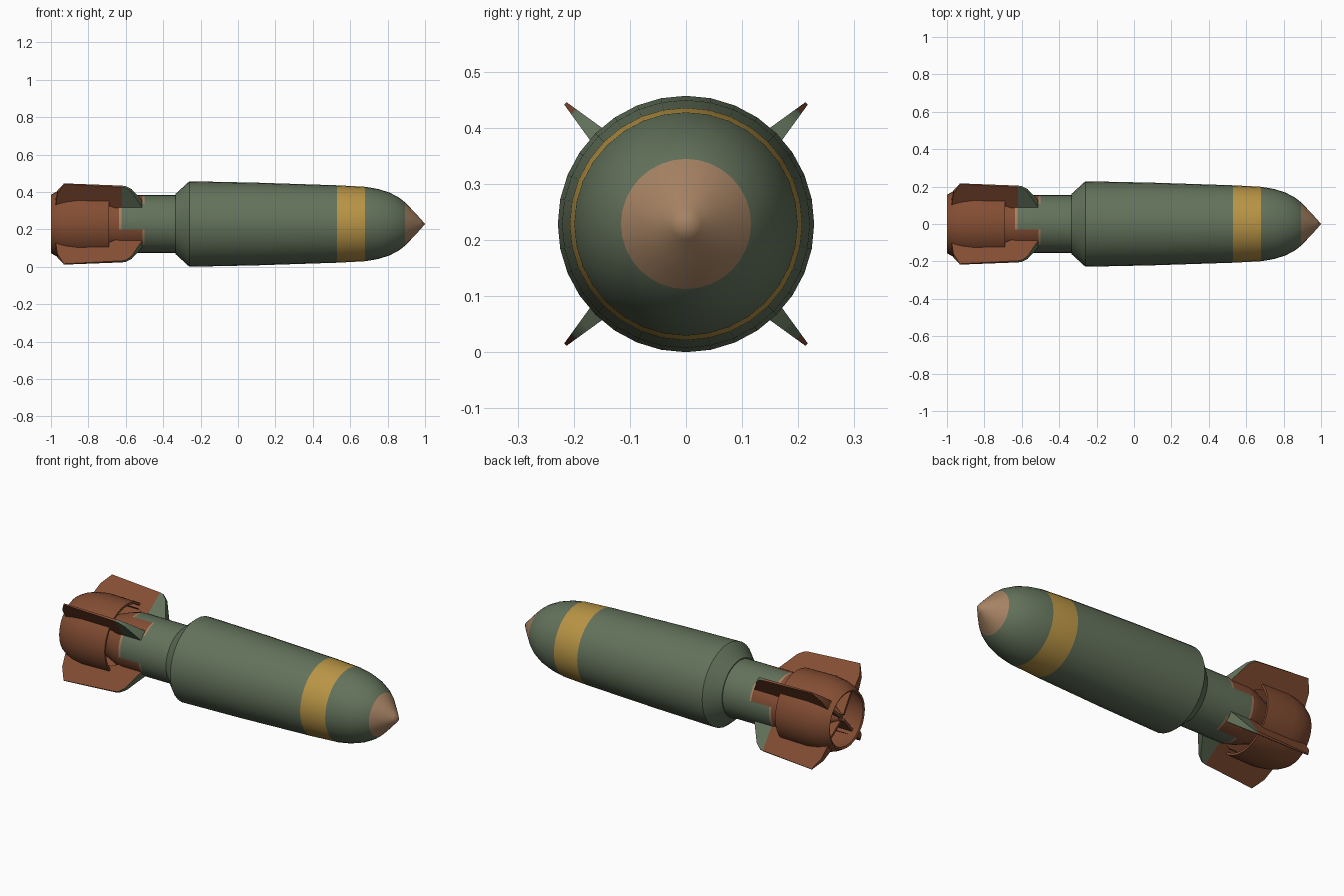
import bpy, bmesh, math

if "Cube" in bpy.data.objects:
    bpy.data.objects.remove(bpy.data.objects["Cube"])

ZC = 0.2285      # height of the long axis
SIDES = 32


def material(name, rgb):
    m = bpy.data.materials.new(name)
    m.diffuse_color = (*rgb, 1)
    m.use_nodes = True
    m.node_tree.nodes["Principled BSDF"].inputs["Base Color"].default_value = m.diffuse_color
    return m


MATS = [
    material("olive green", (0.125, 0.170, 0.105)),
    material("rust brown", (0.230, 0.075, 0.033)),
    material("mustard yellow", (0.485, 0.300, 0.060)),
    material("tan", (0.380, 0.225, 0.125)),
]
GREEN, BROWN, YELLOW, TAN = range(4)


def finish(bm, name, colour):
    """Make the object, colour faces by rule, smooth below 30 degrees."""
    bmesh.ops.remove_doubles(bm, verts=bm.verts, dist=1e-5)
    bmesh.ops.recalc_face_normals(bm, faces=bm.faces)
    for f in bm.faces:
        c = f.calc_center_median()
        f.material_index = colour(f, c.x, math.degrees(math.atan2(c.z - ZC, c.y)))
    me = bpy.data.meshes.new(name)
    bm.to_mesh(me)
    bm.free()
    for m in MATS:
        me.materials.append(m)
    ob = bpy.data.objects.new(name, me)
    bpy.context.collection.objects.link(ob)
    bpy.ops.object.select_all(action='DESELECT')
    ob.select_set(True)
    bpy.context.view_layer.objects.active = ob
    bpy.ops.object.shade_smooth_by_angle(angle=math.radians(30))
    return ob


def lathe(name, profile, colour, closed=False):
    """Turn an (x, radius) profile around the long axis."""
    bm = bmesh.new()
    rings = []
    for x, r in profile:
        rings.append([bm.verts.new((x, r * math.cos(a), ZC + r * math.sin(a)))
                      for a in (2 * math.pi * i / SIDES for i in range(SIDES))]
                     if r > 0 else [bm.verts.new((x, 0, ZC))] * SIDES)
    pairs = list(zip(rings, rings[1:]))
    if closed:
        pairs.append((rings[-1], rings[0]))
    for p, q in pairs:
        for i in range(SIDES):
            j = (i + 1) % SIDES
            bm.faces.new(list(dict.fromkeys((p[i], p[j], q[j], q[i]))))
    return finish(bm, name, colour)


# Main casing with painted band and nose
def casing_colour(f, x, a):
    if x > 0.893:
        return TAN
    return YELLOW if 0.53 < x < 0.68 else GREEN


lathe("casing", [
    (-0.335, 0.0), (-0.335, 0.160), (-0.26, 0.2285), (0.10, 0.221), (0.53, 0.207),
    (0.68, 0.199), (0.75, 0.187), (0.81, 0.168), (0.86, 0.142), (0.893, 0.116),
    (0.945, 0.062), (0.977, 0.027), (1.0, 0.0)], casing_colour)


# Tail tube: rust at the rear and in a streak beside each fin root
def tube_colour(f, x, a):
    beside_fin = (a - 45) % 90 > 57
    if x < -0.635 or (beside_fin and x < -0.51):
        return BROWN
    return TAN if x < -0.622 or (beside_fin and x < -0.50) else GREEN


lathe("tail_tube", [
    (-0.32, 0.0), (-0.32, 0.155), (-0.50, 0.155), (-0.51, 0.155), (-0.622, 0.155),
    (-0.635, 0.154), (-0.68, 0.145), (-0.80, 0.10), (-0.90, 0.055), (-0.96, 0.02),
    (-0.965, 0.0)], tube_colour)

# Barrel-shaped ring around the tail, open at both ends
lathe("tail_ring", [
    (-0.69, 0.196), (-0.86, 0.199), (-0.92, 0.190), (-0.965, 0.176), (-1.0, 0.156),
    (-0.995, 0.146), (-0.92, 0.176), (-0.86, 0.185), (-0.69, 0.184)],
    lambda f, x, a: BROWN, closed=True)


# Four wedge-section fins, each with a thin inner vane
OUTLINE = [(-0.62, 0.13), (-0.50, 0.13), (-0.57, 0.255), (-0.60, 0.280),
           (-0.62, 0.284), (-0.93, 0.304), (-0.965, 0.24), (-0.975, 0.165),
           (-0.69, 0.165)]
VANE = [(-0.68, 0.02), (-0.68, 0.19), (-0.95, 0.175), (-0.97, 0.02)]


def plate(name, angle, outline, loops, thickness, colour):
    ca, sa = math.cos(angle), math.sin(angle)
    bm = bmesh.new()
    sides = []
    for s in (-1, 1):
        vs = []
        for x, r in outline:
            t = s * thickness(r) / 2
            vs.append(bm.verts.new((x, r * ca - t * sa, ZC + r * sa + t * ca)))
        sides.append(vs)
        for loop in loops:
            bm.faces.new([vs[i] for i in loop])
    n = len(outline)
    for i in range(n):
        j = (i + 1) % n
        bm.faces.new((sides[0][i], sides[0][j], sides[1][j], sides[1][i]))
    return finish(bm, name, colour)


for k in range(4):
    ang = math.radians(45 + 90 * k)

    # the front piece is green except on the rusty side of the fin
    def fin_colour(f, x, a, ang=ang):
        side = -f.normal.y * math.sin(ang) + f.normal.z * math.cos(ang)
        return GREEN if x > -0.62 and side > -0.5 else BROWN

    plate(f"tail_fin_{k + 1}", ang, OUTLINE, [(0, 1, 2, 3, 4), (0, 4, 5, 6, 7, 8)],
          lambda r: 0.006 + (0.304 - r) * 0.32, fin_colour)
    plate(f"inner_vane_{k + 1}", ang, VANE, [(0, 1, 2, 3)],
          lambda r: 0.014, lambda f, x, a: BROWN)
